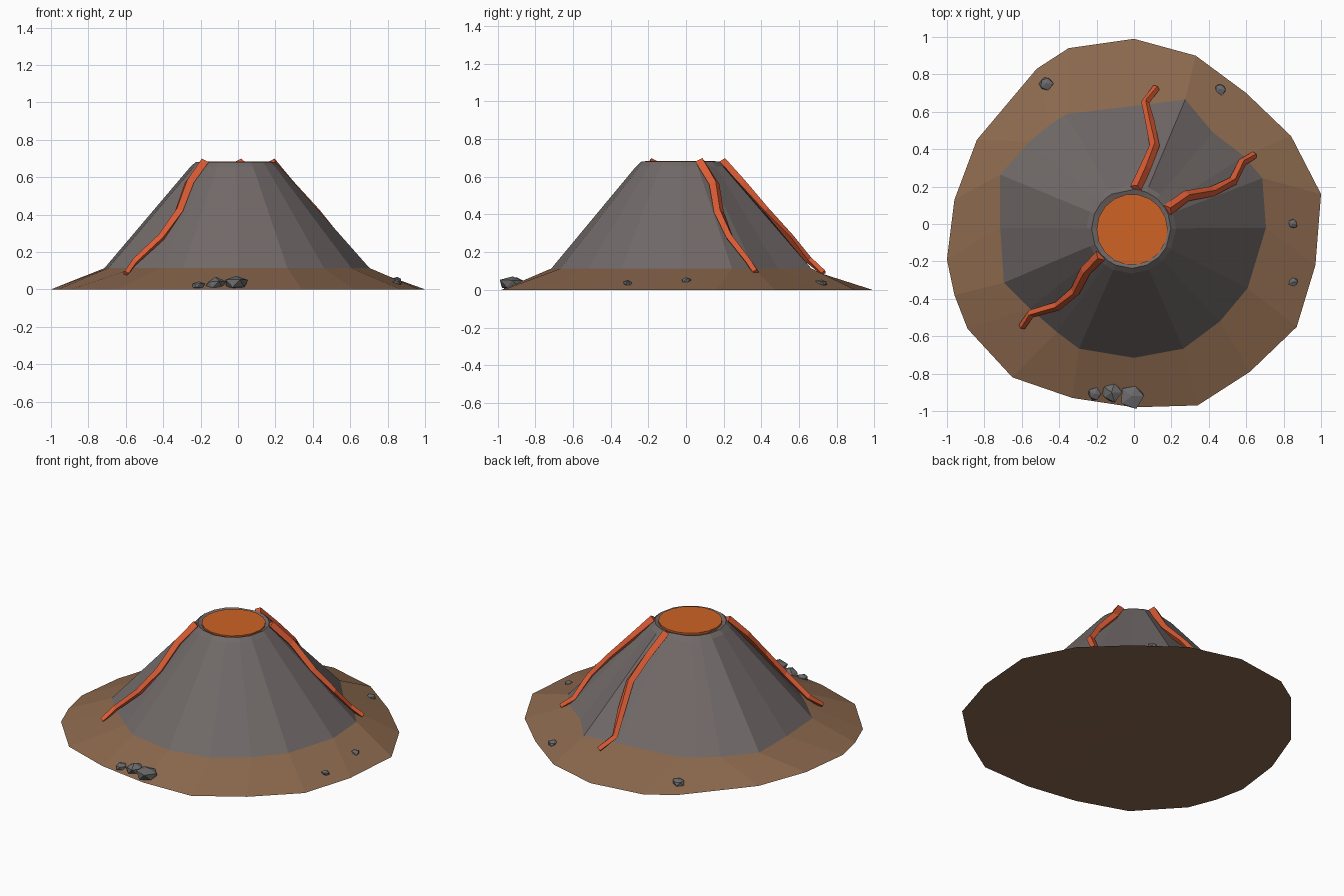
import bpy, bmesh, random
from math import cos, sin, pi, atan2
from mathutils import Vector

if "Cube" in bpy.data.objects:
    bpy.data.objects.remove(bpy.data.objects["Cube"])

random.seed(4)

def material(name, rgb):
    m = bpy.data.materials.new(name)
    m.diffuse_color = (*rgb, 1)
    m.use_nodes = True
    m.node_tree.nodes["Principled BSDF"].inputs["Base Color"].default_value = m.diffuse_color
    return m

EARTH = material("brown earth", (0.26, 0.14, 0.075))
STONE = material("grey stone", (0.165, 0.142, 0.14))
ROCK = material("rock grey", (0.15, 0.145, 0.15))
POOL = material("lava orange", (0.62, 0.125, 0.018))
STREAM = material("lava red orange", (0.70, 0.105, 0.034))

def finish(name, bm, mat):
    bmesh.ops.recalc_face_normals(bm, faces=bm.faces)
    me = bpy.data.meshes.new(name)
    bm.to_mesh(me)
    bm.free()
    me.materials.append(mat)
    ob = bpy.data.objects.new(name, me)
    bpy.context.collection.objects.link(ob)
    return ob

def loft(name, rings, mat, first=None, last=None):
    """Skin equal-length rings; close the ends with fans to the given points."""
    bm = bmesh.new()
    vs = [[bm.verts.new(p) for p in r] for r in rings]
    n = len(vs[0])
    for a, b in zip(vs, vs[1:]):
        for i in range(n):
            j = (i + 1) % n
            bm.faces.new((a[i], a[j], b[j], b[i]))
    for ring, tip in ((vs[0], first), (vs[-1], last)):
        if tip:
            c = bm.verts.new(tip)
            for i in range(n):
                bm.faces.new((ring[i], ring[(i + 1) % n], c))
    return finish(name, bm, mat)

# outer edge of the ground and matching foot of the mountain
ground = [(1, .16), (.84, .47), (.6, .7), (.33, .9), (0, .99), (-.35, .94), (-.52, .83),
          (-.84, .45), (-.96, .13), (-1, -.19), (-.96, -.38), (-.89, -.56), (-.65, -.82),
          (-.33, -.93), (0, -.98), (.34, -.97), (.62, -.79), (.87, -.55), (.97, -.22)]
foot = [(.70, .25), (.6, .37), (.43, .5), (.28, .68), (.05, .65), (-.37, .6), (-.46, .54),
        (-.57, .45), (-.73, .27), (-.73, -.02), (-.71, -.32), (-.57, -.46), (-.42, -.59),
        (-.3, -.68), (0, -.73), (.27, -.68), (.47, -.53), (.62, -.35), (.72, -.02)]

# brown skirt, with a slightly hollow underside
loft("ground_skirt",
     [[(x, y, 0) for x, y in ground], [(x * .98, y * .98, .113) for x, y in foot]],
     EARTH, first=(0, 0, .012))

# mountain cone with a rounded crater lip
CX, CY = -.015, -.025

def rim(r, z):
    out = []
    for x, y in foot:
        a = atan2(y - CY, x - CX)
        out.append((CX + r * cos(a), CY + r * sin(a), z))
    return out

loft("mountain", [[(x, y, .095) for x, y in foot], rim(.24, .655), rim(.212, .68), rim(.17, .665)],
     STONE, last=(CX, CY, .64))

# lava pool in the crater
circle = [(-.01 + .19 * cos(i * pi / 9), -.03 + .19 * sin(i * pi / 9)) for i in range(18)]
loft("lava_pool", [[(x, y, .66) for x, y in circle], [(x, y, .683) for x, y in circle]],
     POOL, last=(-.01, -.03, .683))

# lava streams: square-section tubes running down the slope
paths = {
    "front": [(-.18, -.17, .68), (-.26, -.25, .57), (-.315, -.36, .42), (-.41, -.44, .28),
              (-.55, -.48, .15), (-.6, -.55, .085)],
    "right": [(.18, .075, .68), (.28, .15, .56), (.42, .175, .41), (.53, .23, .28),
              (.58, .33, .15), (.645, .37, .095)],
    "back": [(.01, .19, .68), (.06, .3, .56), (.11, .42, .42), (.085, .55, .28),
             (.06, .65, .16), (.12, .73, .09)],
}
for side, pts in paths.items():
    pts = [Vector(p) for p in pts]
    rings = []
    for i, p in enumerate(pts):
        along = (pts[min(i + 1, 5)] - pts[max(i - 1, 0)]).normalized()
        across = along.cross(Vector((0, 0, 1))).normalized()
        up = across.cross(along)
        w = .032 - .0025 * i
        rings.append([p + across * w, p + up * w * .85, p - across * w, p - up * w * .85])
    loft("lava_stream_" + side, rings, STREAM, first=pts[0], last=pts[-1])

# loose rocks: (x, y, z, radius)
rocks = [(-.01, -.92, .03, .075), (-.12, -.9, .025, .062), (-.21, -.91, .02, .04),
         (-.47, .75, .04, .042), (.46, .72, .035, .035), (.85, 0, .05, .03),
         (.85, -.31, .035, .028), (-.78, .32, .05, .014)]
for k, (x, y, z, r) in enumerate(rocks):
    bm = bmesh.new()
    bmesh.ops.create_icosphere(bm, subdivisions=1, radius=r)
    for v in bm.verts:
        v.co *= random.uniform(.75, 1.1)
        v.co = Vector((x + v.co.x, max(y + v.co.y, -.99), max(0, z + v.co.z * .65)))
    finish(f"rock_{k + 1}", bm, ROCK)
